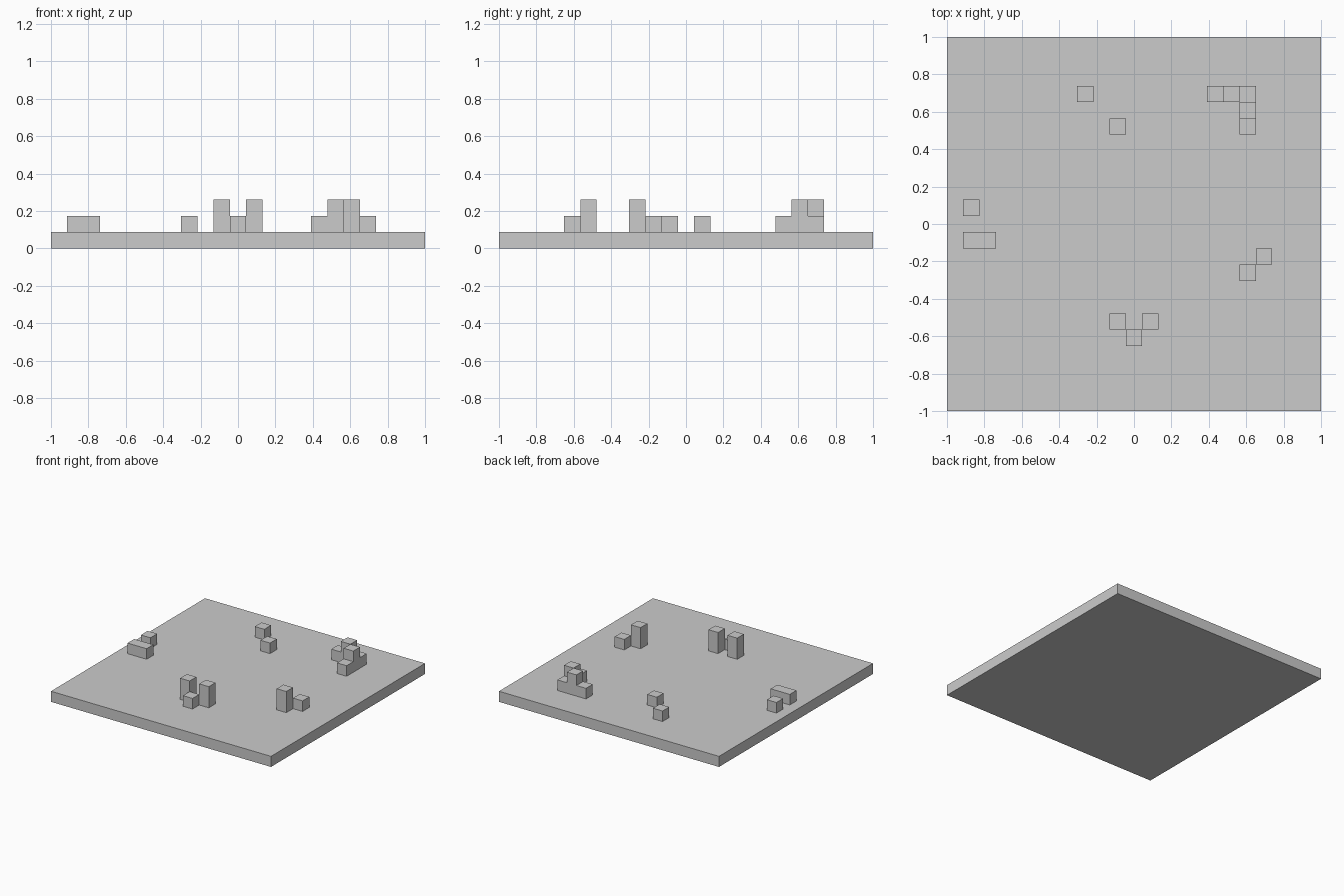
import bpy
import bmesh

default = bpy.data.objects.get("Cube")
if default:
    bpy.data.objects.remove(default, do_unlink=True)

# One grid unit: the board is 23 blocks wide and one block thick
UNIT = 2 / 23

stone = bpy.data.materials.new("light grey")
stone.use_nodes = True
grey = (0.6, 0.6, 0.6, 1)
stone.diffuse_color = grey
stone.node_tree.nodes["Principled BSDF"].inputs["Base Color"].default_value = grey


def finish(name, bm):
    """Turn a bmesh into a flat-shaded object."""
    mesh = bpy.data.meshes.new(name)
    bm.to_mesh(mesh)
    bm.free()
    mesh.materials.append(stone)
    obj = bpy.data.objects.new(name, mesh)
    bpy.context.collection.objects.link(obj)
    return obj


def add_box(bm, centre, size):
    verts = bmesh.ops.create_cube(bm, size=1)["verts"]
    bmesh.ops.scale(bm, vec=size, verts=verts)
    bmesh.ops.translate(bm, vec=centre, verts=verts)


def block_group(name, columns):
    """Columns of blocks on the board: (column, row, height) in grid units."""
    bm = bmesh.new()
    for col, row, height in columns:
        add_box(bm, (col * UNIT, row * UNIT, (1 + height / 2) * UNIT),
                (UNIT, UNIT, height * UNIT))
    return finish(name, bm)


# Square base board
board = bmesh.new()
add_box(board, (0, 0, UNIT / 2), (2, 2, UNIT))
finish("base_board", board)

# Clusters of block columns standing on the board
block_group("front_blocks", [(-1, -6, 2), (1, -6, 2), (0, -7, 1)])
block_group("left_blocks", [(7, -3, 2), (8, -2, 1)])
block_group("back_left_blocks",
            [(5, 8, 1), (6, 8, 2), (7, 8, 1), (7, 7, 2), (7, 6, 1)])
block_group("back_blocks", [(-3, 8, 1), (-1, 6, 1)])
block_group("right_blocks", [(-10, 1, 1), (-10, -1, 1), (-9, -1, 1)])
